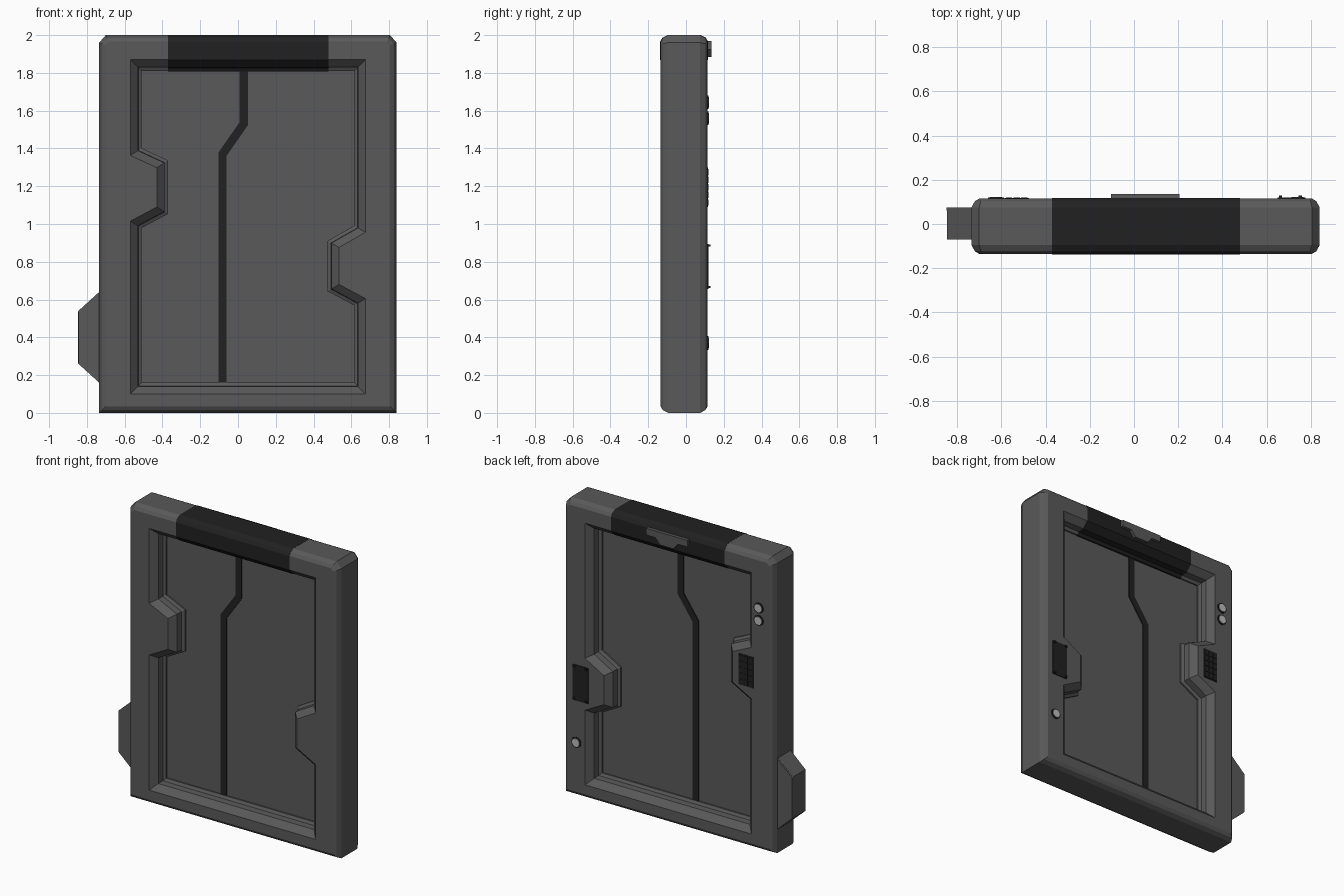
import bpy, bmesh, math
from mathutils import Vector

if "Cube" in bpy.data.objects:
    bpy.data.objects.remove(bpy.data.objects["Cube"])

YC = -0.01  # mid plane of the frame


def material(name, c):
    m = bpy.data.materials.new(name)
    m.diffuse_color = (c, c, c, 1)
    m.use_nodes = True
    m.node_tree.nodes["Principled BSDF"].inputs["Base Color"].default_value = m.diffuse_color
    return m


GREY, DARK, LIGHT = material("grey", 0.1), material("dark", 0.015), material("light", 0.5)


def finish(name, bm, mat):
    bmesh.ops.recalc_face_normals(bm, faces=bm.faces)
    me = bpy.data.meshes.new(name)
    bm.to_mesh(me)
    bm.free()
    me.materials.append(mat)
    ob = bpy.data.objects.new(name, me)
    bpy.context.collection.objects.link(ob)
    return ob


def offset(poly, d):
    """Mitred offset of a counter-clockwise outline; positive d grows it."""
    out, n = [], len(poly)
    for i in range(n):
        a, b, c = (Vector(poly[(i + k) % n]) for k in (-1, 0, 1))
        e, f = (b - a).normalized(), (c - b).normalized()
        n1, n2 = Vector((e.y, -e.x)), Vector((f.y, -f.x))
        p = b + (n1 + n2) * (d / (1 + n1.dot(n2)))
        out.append((p.x, p.y))
    return out


def prism(name, poly, y0, y1, mat, axis="Y"):
    """Outline in xz extruded along y (or outline in yz extruded along x)."""
    bm = bmesh.new()
    put = (lambda p, t: (p[0], t, p[1])) if axis == "Y" else (lambda p, t: (t, p[0], p[1]))
    lo = [bm.verts.new(put(p, y0)) for p in poly]
    hi = [bm.verts.new(put(p, y1)) for p in poly]
    bm.faces.new(lo)
    bm.faces.new(hi)
    for i in range(len(poly)):
        j = (i + 1) % len(poly)
        bm.faces.new((lo[i], lo[j], hi[j], hi[i]))
    return finish(name, bm, mat)


def rect(x0, x1, z0, z1):
    return [(x0, z0), (x1, z0), (x1, z1), (x0, z1)]


# outer and inner outlines of the frame
outer = [(-0.735, 0), (0.84, 0), (0.84, 1.96), (0.805, 2), (-0.70, 2), (-0.735, 1.96)]
opening = [(-0.52, 0.15), (0.625, 0.15), (0.625, 0.575), (0.485, 0.65), (0.485, 0.905),
           (0.625, 0.985), (0.625, 1.82), (-0.52, 1.82), (-0.52, 1.395), (-0.38, 1.33),
           (-0.38, 1.06), (-0.52, 0.985)]
OUT = [(-0.035, 0.125), (-0.015, 0.113), (0, 0.085)]   # (offset, half depth)
INN = [(0.05, 0.125), (0.01, 0.085), (0.008, 0.04), (-0.01, 0.03)]


def mirrored(layers):
    return [(o, -h) for o, h in layers] + [(o, h) for o, h in reversed(layers)]


# frame: lofted outer skin, lofted opening, filled front and back faces
bm = bmesh.new()
caps = []
for poly, layers in ((outer, OUT), (opening, INN)):
    rings = [[bm.verts.new((x, YC + y, z)) for x, z in offset(poly, o)]
             for o, y in mirrored(layers)]
    n = len(poly)
    for r, s in zip(rings, rings[1:]):
        for i in range(n):
            bm.faces.new((r[i], r[(i + 1) % n], s[(i + 1) % n], s[i]))
    caps.append((rings[0], rings[-1]))
for k in (0, 1):
    edges = [bm.edges.get((c[k][i], c[k][(i + 1) % len(c[k])])) for c in caps for i in range(len(c[k]))]
    bmesh.ops.triangle_fill(bm, edges=edges, use_beauty=True)
finish("frame", bm, GREY)

# door panel filling the opening, with a dark seam in the middle
prism("door_panel", opening, YC - 0.02, YC + 0.02, GREY)
h = 0.022
seam = [(-0.082, 0.15), (-0.082, 1.37), (0.03, 1.53), (0.03, 1.82)]
left = [(x - h, z + (0.008 if 0.2 < z < 1.8 else 0)) for x, z in seam]
right = [(x + h, z - (0.008 if 0.2 < z < 1.8 else 0)) for x, z in seam]
prism("door_seam", right + left[::-1], YC - 0.026, YC + 0.026, DARK)

# dark header band wrapped round the top bar
side = [(h_, 2 + o) for o, h_ in OUT[::-1]] + [(h_, 1.82 + o) for o, h_ in INN]
side = side + [(-y, z) for y, z in reversed(side)]
band = offset(side[::-1], 0.002)
if max(p[1] for p in band) < 2:
    band = offset(side[::-1], -0.002)
prism("header_band", [(YC + y, min(z, 2.001)) for y, z in band], -0.37, 0.48, DARK, "X")

# side box with a framed back cover
box = [(-0.72, 0.15), (-0.72, 0.65), (-0.735, 0.64), (-0.845, 0.54), (-0.845, 0.26), (-0.735, 0.16)]
prism("side_box", box, -0.07, 0.062, GREY)
cover = [(-0.745, 0.19), (-0.745, 0.61), (-0.832, 0.53), (-0.832, 0.27)][::-1]
prism("side_box_trim", cover, 0.06, 0.072, DARK)
prism("side_box_cover", offset(cover, -0.015), 0.06, 0.074, GREY)

# header lamp on the back
lamp = [(0.0, 1.885), (0.1, 1.885), (0.135, 1.925), (0.205, 1.925), (0.205, 1.97),
        (-0.105, 1.97), (-0.105, 1.925), (-0.035, 1.925)]
prism("header_lamp", lamp, 0.105, 0.136, GREY)

# dark reader plate with end lips
prism("reader_plate", rect(0.65, 0.765, 0.655, 0.895), 0.11, 0.12, DARK)
for z in (0.66, 0.88):
    for x in (0.655, 0.745):
        prism("reader_stud", rect(x, x + 0.015, z, z + 0.012), 0.115, 0.129, DARK)

# keypad
prism("keypad_base", rect(-0.585, -0.475, 1.09, 1.30), 0.11, 0.117, DARK)
for i in range(3):
    for j in range(5):
        x, z = -0.58 + i * 0.035, 1.097 + j * 0.04
        prism("keypad_key", rect(x, x + 0.029, z, z + 0.034), 0.112, 0.120, DARK)

# round indicator lights with dark rims
for x, z in ((-0.625, 1.645), (-0.625, 1.56), (0.74, 0.37)):
    for name, r, d, mat in (("light_rim", 0.036, 0.119, DARK), ("light_lens", 0.027, 0.123, LIGHT)):
        ring = [(x + r * math.cos(a * math.pi / 8), z + r * math.sin(a * math.pi / 8)) for a in range(16)]
        prism(name, ring, 0.105, d, mat)
